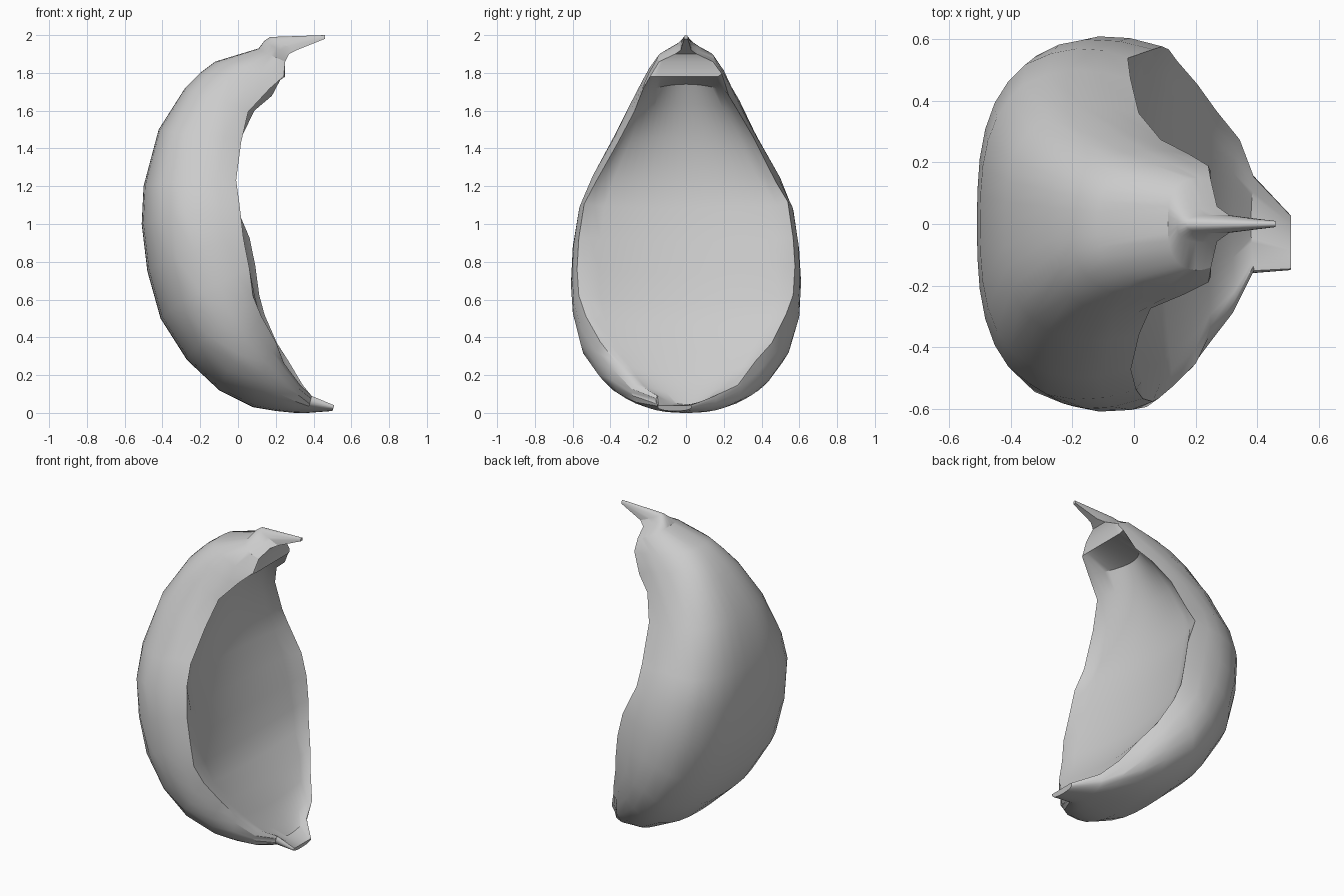
import bpy
import bmesh
import math
import random

random.seed(4)

if "Cube" in bpy.data.objects:
    bpy.data.objects.remove(bpy.data.objects["Cube"], do_unlink=True)


def make_material(name, colour):
    material = bpy.data.materials.new(name)
    material.use_nodes = True
    material.diffuse_color = colour
    material.node_tree.nodes["Principled BSDF"].inputs["Base Color"].default_value = colour
    return material


# Ribs from the lower lip to the upper spike:
# back x, back z, rim x, rim z, half width, hollow depth as a share of the rib
RIBS = [
    (.50, .01, .51, .04, .09, 0),
    (.37, 0, .39, .09, .16, .5),
    (.3, 0, .33, .16, .29, .35),
    (.2, .01, .25, .26, .39, .2),
    (.08, .03, .2, .38, .48, .16),
    (-.1, .12, .13, .5, .56, .16),
    (-.27, .28, .1, .63, .6, .16),
    (-.41, .5, .07, .78, .61, .16),
    (-.48, .75, .04, .93, .6, .16),
    (-.51, 1, -.01, 1.1, .57, .16),
    (-.5, 1.2, -.03, 1.25, .5, .16),
    (-.42, 1.5, 0, 1.45, .38, .2),
    (-.28, 1.72, .07, 1.6, .29, .28),
    (-.2, 1.8, .17, 1.7, .24, .4),
    (-.12, 1.86, .25, 1.78, .2, 0),
    (.11, 1.93, .25, 1.86, .15, 0),
    (.14, 1.97, .27, 1.9, .06, 0),
    (.17, 1.99, .31, 1.92, .03, 0),
    (.46, 2, .46, 1.98, .01, 0),
]
ARC_STEPS = 20
ARC_LIMIT = math.radians(109)
BOXINESS_X = 1.38
BOXINESS_Z = 1.15


def jitter(amount):
    return random.uniform(-amount, amount)


def mix(a, b, t):
    return a + (b - a) * t


def rib_ring(index, rib):
    """Closed section: around the rounded back, then across the shallow hollow."""
    back_x, back_z, rim_x, rim_z, width, hollow = rib
    shift = -0.06 if index == 0 else 0
    points = []
    for step in range(ARC_STEPS + 1):
        side = 2 * step / ARC_STEPS - 1
        angle = side * ARC_LIMIT
        blend = (1 - math.cos(angle)) / (1 - math.cos(ARC_LIMIT))
        x = mix(back_x, rim_x, blend ** BOXINESS_X)
        y = width * math.sin(angle) + shift
        z = mix(back_z, rim_z, blend ** BOXINESS_Z)
        # Ragged rim with an uneven band beside it, fading on the narrow tips
        if width > 0.18 and abs(side) > 0.55:
            rough = 0.022 if abs(side) == 1 else 0.011
            x += jitter(rough)
            z = max(z + jitter(rough), 0)
        points.append((x, y, z))
    half = width * math.sin(ARC_LIMIT)
    for step in range(1, ARC_STEPS):
        side = 1 - 2 * step / ARC_STEPS
        depth = hollow * (1 - side * side)
        points.append((mix(rim_x, back_x, depth), half * side + shift,
                       mix(rim_z, back_z, depth)))
    return points


# Crescent body lofted through the ribs, closed at both tips
bm = bmesh.new()
rings = [[bm.verts.new(p) for p in rib_ring(i, rib)] for i, rib in enumerate(RIBS)]
count = len(rings[0])
for lower, upper in zip(rings, rings[1:]):
    for k in range(count):
        n = (k + 1) % count
        bm.faces.new((lower[k], upper[k], upper[n], lower[n]))
bm.faces.new(rings[0])
bm.faces.new(rings[-1])
bmesh.ops.recalc_face_normals(bm, faces=bm.faces[:])

mesh = bpy.data.meshes.new("crescent_shell")
bm.to_mesh(mesh)
bm.free()
shell = bpy.data.objects.new("crescent_shell", mesh)
bpy.context.collection.objects.link(shell)
mesh.materials.append(make_material("shell grey", (0.6, 0.6, 0.6, 1)))

bpy.context.view_layer.objects.active = shell
shell.select_set(True)
bpy.ops.object.shade_smooth_by_angle(angle=math.radians(30))
